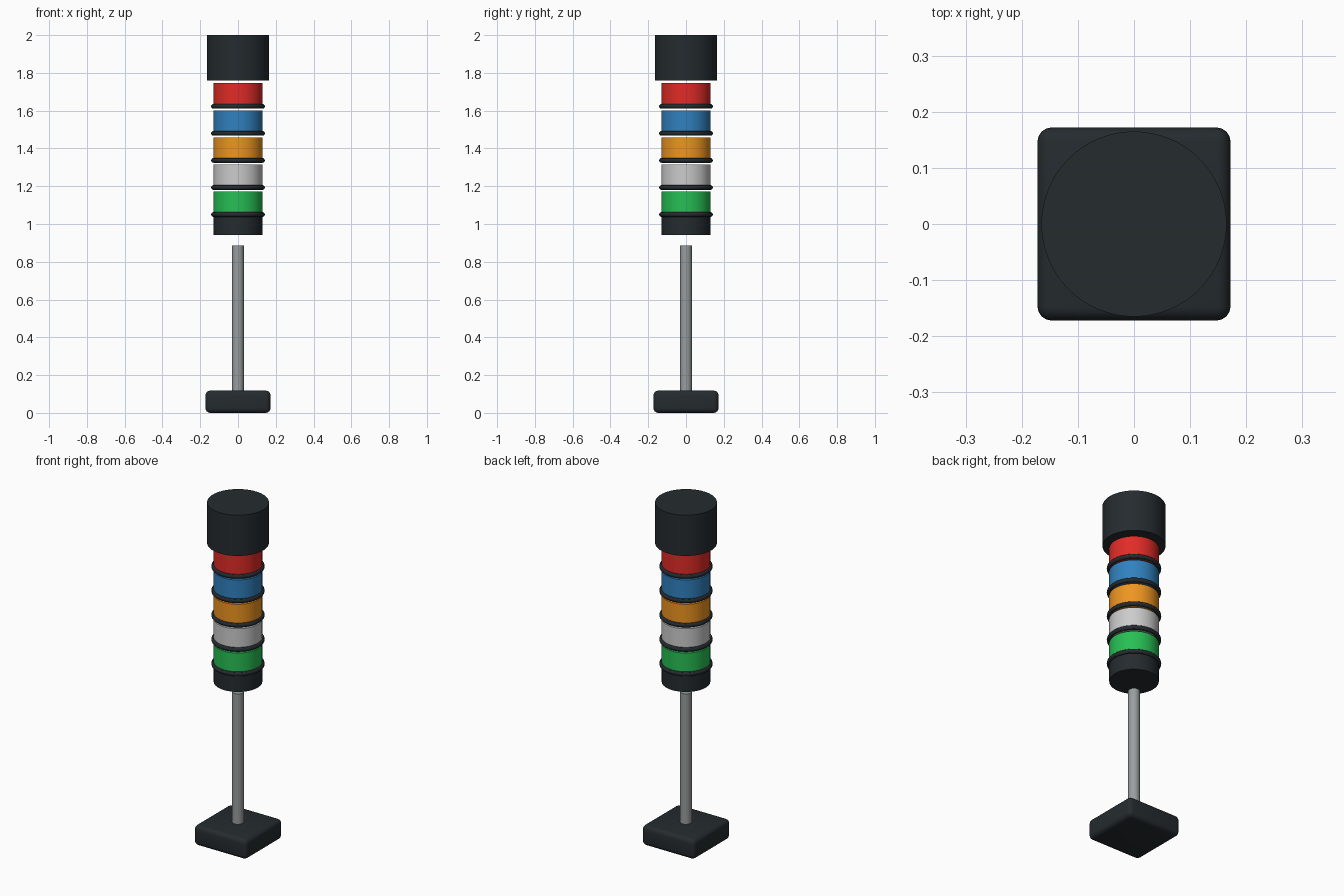
import bpy

if "Cube" in bpy.data.objects:
    bpy.data.objects.remove(bpy.data.objects["Cube"])

def material(name, rgb):
    m = bpy.data.materials.new(name)
    m.diffuse_color = (*rgb, 1)
    m.use_nodes = True
    m.node_tree.nodes["Principled BSDF"].inputs["Base Color"].default_value = m.diffuse_color
    return m

DARK = material("dark_plastic", (0.018, 0.024, 0.028))
STEEL = material("steel", (0.32, 0.34, 0.34))
LENSES = [
    ("green", (0.02, 0.52, 0.09)),
    ("white", (0.72, 0.74, 0.74)),
    ("orange", (0.85, 0.30, 0.015)),
    ("blue", (0.03, 0.22, 0.52)),
    ("red", (0.75, 0.025, 0.02)),
]

def finish(name, mat):
    ob = bpy.context.object
    ob.name = name
    ob.data.materials.append(mat)
    bpy.ops.object.shade_smooth_by_angle()
    return ob

def cylinder(name, r, z0, z1, mat):
    bpy.ops.mesh.primitive_cylinder_add(vertices=64, radius=r, depth=z1 - z0,
                                        location=(0, 0, (z0 + z1) / 2))
    return finish(name, mat)

# Rounded square foot
bpy.ops.mesh.primitive_cube_add(size=1, location=(0, 0, 0.059))
foot = bpy.context.object
foot.scale = (0.344, 0.344, 0.118)
bpy.ops.object.transform_apply(location=False, rotation=False, scale=True)
bevel = foot.modifiers.new("rounded_edges", 'BEVEL')
bevel.width = 0.025
bevel.segments = 4
bpy.ops.object.modifier_apply(modifier=bevel.name)
finish("foot", DARK)

# Pole, stopping just short of the lamp stack
cylinder("pole", 0.031, 0.10, 0.885, STEEL)

# Lamp socket
cylinder("socket", 0.1295, 0.943, 1.072, DARK)

# Coloured lenses, each with a seal ring round its lower edge
for i, (colour, rgb) in enumerate(LENSES):
    z = 1.043 + i * 0.1433
    cylinder(colour + "_lens", 0.13, z, z + 0.129, material(colour, rgb))
    bpy.ops.mesh.primitive_torus_add(major_radius=0.13, minor_radius=0.0125,
                                     major_segments=64, minor_segments=12,
                                     location=(0, 0, z + 0.007))
    finish(colour + "_seal_ring", DARK)

# Sounder cap
cylinder("cap", 0.165, 1.76, 2.0, DARK)
